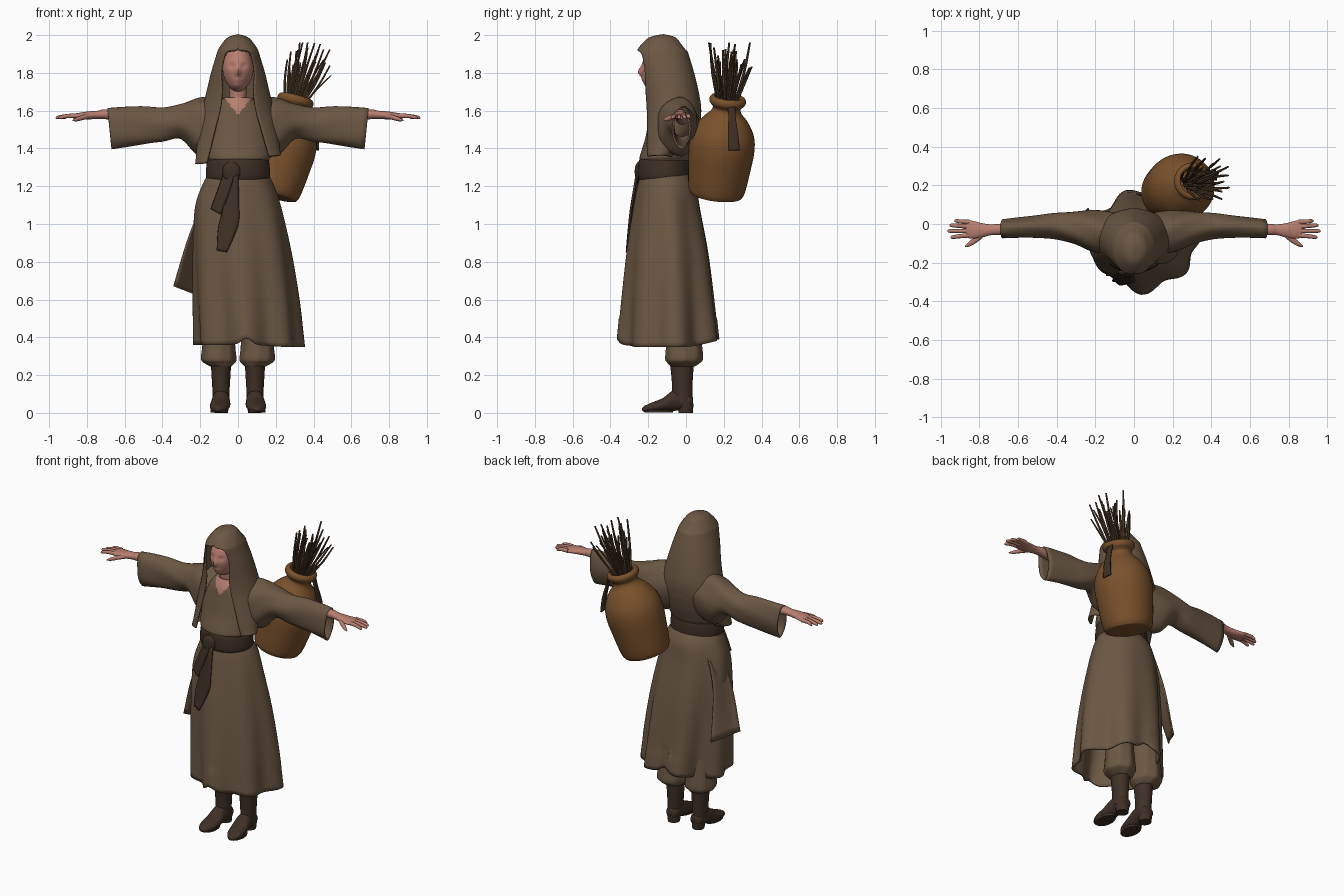
import bpy, bmesh, random
from math import sin, cos, asin, pi, exp, radians
from mathutils import Vector

cube = bpy.data.objects.get("Cube")
if cube:
    bpy.data.objects.remove(cube)


def material(name, colour):
    mat = bpy.data.materials.new(name)
    mat.use_nodes = True
    rgba = (*colour, 1)
    mat.diffuse_color = rgba
    mat.node_tree.nodes["Principled BSDF"].inputs["Base Color"].default_value = rgba
    return mat


ROBE = material("robe brown", (.15, .097, .057))
BELT = material("dark leather", (.047, .029, .018))
BOOT = material("boot brown", (.048, .029, .019))
CLAY = material("fired clay", (.195, .083, .025))
SKIN = material("skin", (.48, .21, .16))
TWIG = material("twig brown", (.1, .057, .029))

parts = []


def add_object(name, bm, *mats, thickness=0):
    bmesh.ops.recalc_face_normals(bm, faces=bm.faces)
    mesh = bpy.data.meshes.new(name)
    bm.to_mesh(mesh)
    bm.free()
    for mat in mats:
        mesh.materials.append(mat)
    obj = bpy.data.objects.new(name, mesh)
    bpy.context.collection.objects.link(obj)
    if thickness:
        shell = obj.modifiers.new("Thickness", "SOLIDIFY")
        shell.thickness = thickness
        shell.offset = 0
    parts.append(obj)
    return obj


def smooth_rows(rows, steps):
    """Catmull-Rom interpolation through rows of numbers."""
    out = []
    last = len(rows) - 1
    for i in range(last):
        p, q, r, s = (rows[max(0, min(last, i + k))] for k in (-1, 0, 1, 2))
        for j in range(steps):
            t = j / steps
            out.append([b + t / 2 * (c - a + t * (2*a - 5*b + 4*c - d + t * (3*(b - c) + d - a)))
                        for a, b, c, d in zip(p, q, r, s)])
    return out + [list(rows[last])]


def loft(name, rings, *mats, axis="z", seg=32, steps=4, caps=True, thickness=0, fold=None, rule=None):
    """Skin ellipses (x, y, z, radius, radius[, half width of a front opening])."""
    bm = bmesh.new()
    u, v = {"x": ((0, 1, 0), (0, 0, 1)), "y": ((1, 0, 0), (0, 0, 1)), "z": ((1, 0, 0), (0, 1, 0))}[axis]
    u, v = Vector(u), Vector(v)
    is_open = len(rings[0]) > 5
    rows = smooth_rows(rings, steps)
    grid = []
    for i, ring in enumerate(rows):
        a, b = max(ring[3], 0), max(ring[4], 0)
        gap = asin(max(0, min(1, ring[5] / max(a, .001)))) if is_open else 0
        row = []
        for j in range(seg + is_open):
            ang = -pi / 2 + gap + j / seg * 2 * (pi - gap)
            k = fold(ang, i / (len(rows) - 1)) if fold else 1
            row.append(bm.verts.new(Vector(ring[:3]) + u * a * k * cos(ang) + v * b * k * sin(ang)))
        grid.append(row)
    for low, high in zip(grid, grid[1:]):
        for j in range(seg):
            n = j + 1 if is_open else (j + 1) % seg
            face = bm.faces.new((low[j], low[n], high[n], high[j]))
            if rule:
                face.material_index = rule(face.calc_center_median())
    if caps and not is_open:
        bm.faces.new(grid[0])
        bm.faces.new(grid[-1])
    bmesh.ops.remove_doubles(bm, verts=bm.verts, dist=.0005)
    return add_object(name, bm, *mats, thickness=thickness)


def sheet(name, edges, mat, columns=6, wave=.006):
    """Hanging cloth strip between pairs of edge points, gently rippled in y."""
    bm = bmesh.new()
    grid = []
    for row in smooth_rows(edges, 5):
        a, b = Vector(row[:3]), Vector(row[3:])
        grid.append([bm.verts.new(a.lerp(b, j / columns) + Vector((0, wave * sin(2 * pi * j / columns), 0)))
                     for j in range(columns + 1)])
    for low, high in zip(grid, grid[1:]):
        for j in range(columns):
            bm.faces.new((low[j], low[j + 1], high[j + 1], high[j]))
    return add_object(name, bm, mat, thickness=.009)


def bump(d, width):
    return exp(-(d / width) ** 2)


# Head with modelled nose, eye sockets, lips and chin
bm = bmesh.new()
bmesh.ops.create_uvsphere(bm, u_segments=64, v_segments=48, radius=1)
for vert in bm.verts:
    n = vert.co.copy()
    x, y, z = .082 * n.x * (1 - .12 * max(0, -n.z)), .1 * n.y, .12 * n.z
    if n.y < 0:
        y -= .021 * bump(x, .012) * bump(z + .016, .025)
        y += .009 * bump(abs(x) - .032, .015) * bump(z - .018, .013)
        y -= .007 * bump(x, .022) * bump(z + .058, .012)
        y -= .014 * bump(x, .035) * bump(z + .09, .025)
    vert.co = (x, y - .135, z + 1.82)
add_object("head", bm, SKIN)
loft("neck", [(0, -.09, 1.52, .06, .06), (0, -.1, 1.65, .046, .048), (0, -.11, 1.78, .05, .05)], SKIN)

# Bodice with a V-shaped neckline, blousing a little over the belt
loft("bodice",
     [(0, -.115, 1.27, .14, .11), (0, -.115, 1.335, .162, .128), (0, -.11, 1.36, .174, .134),
      (0, -.08, 1.45, .182, .137), (0, -.06, 1.55, .175, .136), (0, -.065, 1.62, .13, .116),
      (0, -.08, 1.67, .07, .075)],
     ROBE, SKIN, seg=96, steps=10,
     rule=lambda c: int(c.y < -.08 and c.z > 1.575 + 1.3 * abs(c.x)))

# Hood falling into two long front lappets
hood = loft("hood",
            [(0, -.12, 2, 0, 0, 0), (0, -.125, 1.985, .05, .065, 0), (0, -.13, 1.95, .082, .1, 0),
             (0, -.13, 1.922, .1, .122, .005), (0, -.128, 1.91, .105, .132, .055),
             (0, -.122, 1.88, .114, .136, .073),
             (0, -.104, 1.8, .138, .142, .087), (0, -.084, 1.7, .162, .146, .082),
             (0, -.074, 1.6, .187, .15, .095), (0, -.085, 1.5, .207, .145, .122),
             (0, -.118, 1.4, .215, .118, .148), (0, -.14, 1.34, .222, .09, .165)],
            ROBE, seg=64, thickness=.01)
for vert in hood.data.vertices:
    if vert.co.z < 1.6:
        vert.co.z += .1 * vert.co.x * (1.6 - vert.co.z) / .25

# Skirt with deep folds opening toward a slightly uneven hem
skirt = loft("skirt",
             [(0, -.112, 1.27, .15, .12), (0, -.1, 1.2, .188, .152), (0, -.1, 1.08, .228, .175),
              (.02, -.093, .85, .262, .217), (.04, -.088, .6, .285, .25), (.055, -.084, .36, .3, .278)],
             ROBE, seg=112, steps=6, caps=False, thickness=.01,
             fold=lambda a, t: 1 - (.05 + .1 * t) * t * (1 - cos(7 * (a + radians(93)))) / 2
             - .07 * t * sin(2 * a) ** 2)
for vert in skirt.data.vertices:
    if vert.co.z < .5:
        vert.co.z += .035 * bump(vert.co.x - .045, .04) - .012 * bump(vert.co.x - .3, .15)
        vert.co.z += .03 * bump(vert.co.y - .2, .12)
sheet("side_flap", [(-.145, .0, 1.18, -.15, -.1, 1.18), (-.215, .025, .95, -.253, -.11, .95),
                    (-.235, .08, .63, -.34, -.08, .67)], ROBE, wave=.012)

# Belt, knot and hanging ends
loft("belt", [(0, -.117, 1.235, .163, .13), (0, -.117, 1.26, .17, .137), (0, -.117, 1.32, .166, .135),
              (0, -.117, 1.345, .16, .128)], BELT, seg=48)
loft("belt_knot", [(-.035, -.25, 1.225, .012, .01), (-.035, -.25, 1.25, .042, .02),
                   (-.035, -.25, 1.3, .044, .02), (-.035, -.245, 1.33, .015, .01)], BELT)
sheet("belt_end_short", [(-.075, -.25, 1.27, -.015, -.258, 1.27), (-.115, -.262, 1.16, -.05, -.274, 1.16),
                         (-.145, -.265, 1.08, -.09, -.276, 1.05)], BELT)
sheet("belt_end_long", [(-.06, -.256, 1.26, .0, -.258, 1.26), (-.08, -.28, 1.08, .005, -.286, 1.1),
                        (-.105, -.285, .98, .0, -.3, .99), (-.112, -.297, .86, -.06, -.312, .85)], BELT)

# Limbs, repeated on both sides
for side, s in (("left", 1), ("right", -1)):
    sleeve = loft(side + "_sleeve",
                  [(s * .08, -.05, 1.53, .1, .13), (s * .2, -.04, 1.515, .105, .15),
                   (s * .3, -.02, 1.545, .08, .088), (s * .4, -.01, 1.525, .064, .085),
                   (s * .52, -.015, 1.52, .052, .097), (s * .68, -.025, 1.507, .044, .104)],
                  ROBE, axis="x", seg=40, caps=False, thickness=.01,
                  fold=lambda a, t: 1 + .03 * sin(5 * a + 9 * t))
    for vert in sleeve.data.vertices:
        if abs(vert.co.x) > .6:
            vert.co.x += s * (vert.co.z - 1.5) * .1
    loft(side + "_hand",
         [(s * .4, -.02, 1.56, .035, .035), (s * .68, -.028, 1.58, .03, .027), (s * .74, -.03, 1.578, .028, .022),
          (s * .79, -.033, 1.575, .038, .021), (s * .84, -.029, 1.572, .047, .017),
          (s * .87, -.024, 1.57, .044, .013)], SKIN, axis="x")
    for finger, start, tip, reach in (("little", .01, .016, .93), ("ring", -.013, -.007, .955),
                                      ("middle", -.036, -.036, .965), ("index", -.058, -.068, .95)):
        loft(side + "_" + finger + "_finger",
             [(s * .85, start, 1.572, .012, .012), (s * .9, (start + tip) / 2, 1.572, .011, .011),
              (s * (reach - .01), tip, 1.564, .009, .009), (s * reach, tip, 1.562, .002, .002)],
             SKIN, axis="x", seg=12)
    loft(side + "_thumb",
         [(s * .77, -.04, 1.572, .02, .014), (s * .81, -.075, 1.566, .018, .013),
          (s * .85, -.102, 1.555, .014, .011), (s * .875, -.116, 1.548, .003, .003)], SKIN, axis="x", seg=12)
    loft(side + "_trouser_leg",
         [(s * .09, -.03, .7, .08, .09), (s * .1, -.015, .45, .082, .088), (s * .102, -.01, .35, .085, .093),
          (s * .102, -.01, .285, .091, .097), (s * .098, -.012, .263, .078, .083),
          (s * .09, -.018, .245, .053, .063)], ROBE,
         fold=lambda a, t: 1 + .035 * sin(8 * a + 3 * t))
    loft(side + "_boot_shaft",
         [(s * .09, -.022, .265, .054, .064), (s * .09, -.02, .18, .049, .056),
          (s * .09, -.02, .11, .045, .054), (s * .09, -.018, .05, .044, .052)], BOOT)
    loft(side + "_boot_foot",
         [(s * .088, .038, .06, .02, .02), (s * .088, .02, .06, .04, .04), (s * .09, -.06, .066, .046, .055),
          (s * .094, -.12, .043, .053, .037), (s * .1, -.18, .029, .048, .026),
          (s * .104, -.22, .021, .026, .016), (s * .104, -.232, .018, .006, .006)], BOOT, axis="y")
    loft(side + "_boot_heel", [(s * .089, -.002, 0, .036, .038), (s * .089, -.002, .05, .042, .042)], BOOT)
    loft(side + "_boot_sole",
         [(s * .099, -.145, .003, .046, .075), (s * .099, -.145, .016, .048, .08)], BOOT)

# Clay jar, leaning outward on the back
foot, lean = Vector((.175, .158, 1.15)), Vector((.132, .064, .515))
jar = loft("jar", [(0, 0, h, r, r) for r, h in (
    (.005, 0), (.12, 0), (.142, .012), (.153, .05), (.165, .15), (.174, .26), (.163, .34), (.125, .41),
    (.084, .455), (.074, .48), (.082, .495), (.095, .51), (.097, .53), (.085, .545), (.07, .54),
    (.065, .5), (.065, .42))], CLAY, seg=48)
jar.data.transform(lean.to_track_quat("Z", "Y").to_matrix().to_4x4())
for vert in jar.data.vertices:
    vert.co += foot
sheet("jar_strap", [(.38, .22, 1.655, .375, .26, 1.655), (.4, .225, 1.57, .395, .262, 1.57),
                    (.42, .225, 1.48, .415, .275, 1.48), (.425, .225, 1.39, .42, .285, 1.39)], BELT, wave=.002)

# Bundle of crooked twigs in the jar
random.seed(4)
mouth = foot + lean * .85
for i in range(32):
    turn, spread = i * 2.4, ((i + .5) / 32) ** .5
    out = Vector((cos(turn), sin(turn), 0)) * spread
    base = mouth + out * .035
    tip = mouth + out * .13 + Vector((.1 - .015 * random.random(), .025, random.uniform(.27, .42) - .05 * spread))
    tip.z -= max(0, tip.x - .42) * .5
    bend = base.lerp(tip, .55) + Vector((random.uniform(-.012, .012), random.uniform(-.012, .012), 0))
    loft("twig", [(*p, r, r) for p, r in ((base, .008), (bend, .0075), (tip, .005))], TWIG, seg=6, steps=3)

# Smooth shading with sharp rims kept
bpy.ops.object.select_all(action="DESELECT")
for obj in parts:
    obj.select_set(True)
bpy.context.view_layer.objects.active = parts[0]
bpy.ops.object.shade_smooth_by_angle(angle=radians(45))
